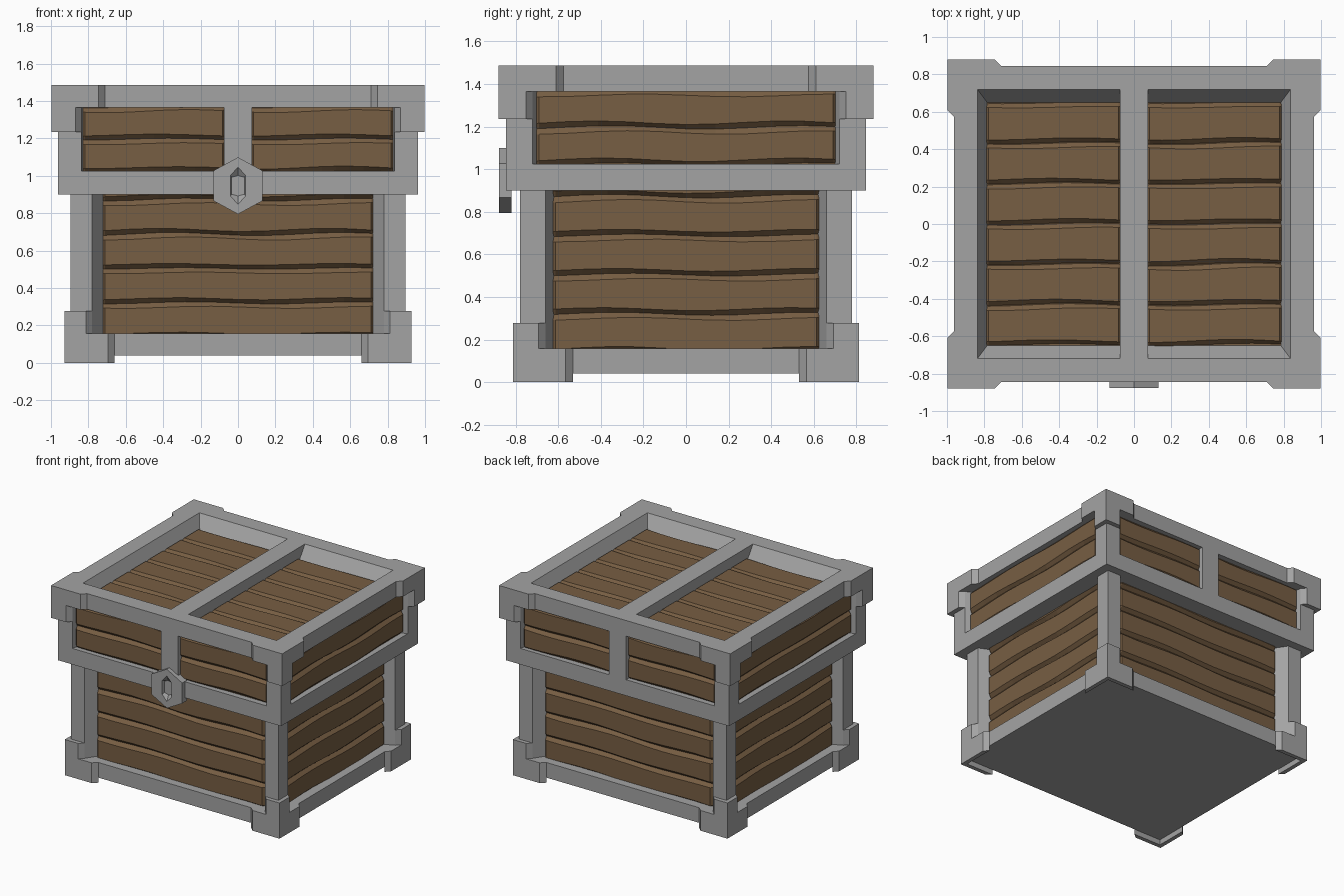
import bpy, bmesh, math, random
from mathutils import Matrix, Vector

random.seed(4)
if "Cube" in bpy.data.objects:
    bpy.data.objects.remove(bpy.data.objects["Cube"], do_unlink=True)


def material(name, colour):
    m = bpy.data.materials.new(name)
    m.use_nodes = True
    m.diffuse_color = (*colour, 1)
    m.node_tree.nodes["Principled BSDF"].inputs["Base Color"].default_value = (*colour, 1)
    return m


METAL = material("grey metal", (0.37, 0.37, 0.37))
WOOD = material("brown wood", (0.185, 0.112, 0.056))

# Each panel direction: across (u), up (v) and outward (w) axes
X, Y, Z = Vector((1, 0, 0)), Vector((0, 1, 0)), Vector((0, 0, 1))
AXES = {"front": (X, Z, -Y), "right": (Y, Z, X), "back": (-X, Z, Y),
        "left": (-Y, Z, -X), "top": (X, Y, Z)}
SIDES = ("front", "right", "back", "left")


def place(face, u, v, w):
    a, b, c = AXES[face]
    return a * u + b * v + c * w


def loft(bm, loops, start=False, end=False):
    """Skin a chain of equal closed loops, with optional end caps."""
    rings = [[bm.verts.new(p) for p in loop] for loop in loops]
    n = len(rings[0])
    for r, s in zip(rings, rings[1:]):
        for i in range(n):
            j = (i + 1) % n
            bm.faces.new((r[i], r[j], s[j], s[i]))
    if start:
        bm.faces.new(rings[0][::-1])
    if end:
        bm.faces.new(rings[-1])


def finish(name, bm, mat, weld=True):
    if weld:
        bmesh.ops.remove_doubles(bm, verts=bm.verts, dist=0.0005)
    bmesh.ops.recalc_face_normals(bm, faces=bm.faces)
    me = bpy.data.meshes.new(name)
    bm.to_mesh(me)
    bm.free()
    me.materials.append(mat)
    ob = bpy.data.objects.new(name, me)
    bpy.context.collection.objects.link(ob)
    return ob


def box(name, lo, hi, mat):
    bm = bmesh.new()
    lo, hi = Vector(lo), Vector(hi)
    size = Matrix.Diagonal((*(hi - lo), 1))
    bmesh.ops.create_cube(bm, size=1, matrix=Matrix.Translation((lo + hi) / 2) @ size)
    return finish(name, bm, mat)


def rect(face, half, v0, v1, w):
    return [place(face, u, v, w) for u, v in
            ((-half, v0), (half, v0), (half, v1), (-half, v1))]


def window(bm, face, w, outer, opening, inner, depth):
    """Flat border around an opening whose walls slope inwards."""
    loft(bm, [rect(face, *outer, w), rect(face, *opening, w),
              rect(face, *inner, w - depth)])


def planks(bm, face, u0, u1, v0, pitch, rows, w, depth):
    """Row of boards with wavy, bevelled long edges."""
    steps = 10
    waves = [(random.uniform(0.004, 0.009), random.uniform(-0.5, 0.5))
             for _ in range(rows + 1)]

    def edge(k, u, shift=0.0):
        amp, phase = waves[k]
        return v0 + k * pitch + amp * math.sin(7 * u + 3.7 + phase + shift)

    tip = 0.012
    stations = [u0] + [u0 + tip + (u1 - u0 - 2 * tip) * i / steps
                       for i in range(steps + 1)] + [u1]
    for k in range(rows):
        loops = []
        for i, u in enumerate(stations):
            low, high = edge(k, u), edge(k + 1, u)
            front = w - depth * 0.6 if i in (0, len(stations) - 1) else w
            loops.append([place(face, u, low, w - depth),
                          place(face, u, edge(k, u, 0.5) + 0.022, front),
                          place(face, u, edge(k + 1, u, -0.6) - 0.024, front),
                          place(face, u, high, w - depth)])
        loft(bm, loops, True, True)


def brackets(name, sizes, z_edge, z_arm, z_tip, rise):
    """L-shaped corner plates, mitred where two sides meet."""
    bm = bmesh.new()
    for face in SIDES:
        half, arm, leg, w = sizes[face in ("right", "left")]
        for s in (-1, 1):
            loops = []
            for up, bevel in ((0, 0), (rise, 0.035)):
                a, l, c = arm + bevel, leg + bevel * 0.9, half + up
                pts = [(a, z_arm), (a, z_edge), (c, z_edge),
                       (c, z_tip), (l, z_tip), (l, z_arm)]
                loops.append([place(face, s * u, v, w + up) for u, v in pts])
            loft(bm, loops, True, True)
    finish(name, bm, METAL, weld=False)


# Body frame, base and wooden core
BX, BY, LX, LY, TOP = 0.895, 0.78, 0.963, 0.845, 1.487
bm = bmesh.new()
for face in SIDES:
    half, w, o, i = (BX, BY, 0.78, 0.72) if face in ("front", "back") else (BY, BX, 0.66, 0.62)
    window(bm, face, w, (half, 0.04, 0.97), (o, 0.158, 0.95), (i, 0.158, 0.95), 0.09)
finish("body_frame", bm, METAL)
box("base_plate", (-BX + 0.001, -BY + 0.001, 0.04), (BX - 0.001, BY - 0.001, 0.06), METAL)
box("body_core", (-0.805, -0.69, 0.06), (0.805, 0.69, 0.95), WOOD)

# Lid frame, underside and wooden core
bm = bmesh.new()
for face in SIDES:
    half, w, o, i = (LX, LY, 0.838, 0.828) if face in ("front", "back") else (LY, LX, 0.72, 0.70)
    window(bm, face, w, (half, 0.9, TOP), (o, 1.025, 1.365), (i, 1.025, 1.365), 0.045)
window(bm, "top", TOP, (LX, -LY, LY), (0.836, -0.718, 0.718), (0.785, -0.65, 0.65), 0.1)
finish("lid_frame", bm, METAL)
box("lid_underside", (-LX + 0.001, -LY + 0.001, 0.9), (LX - 0.001, LY - 0.001, 0.92), METAL)
box("lid_core", (-0.918, -0.80, 0.93), (0.918, 0.80, 1.387), WOOD)

# Wooden planks on the body and lid
for face in SIDES:
    wide = face in ("front", "back")
    bm = bmesh.new()
    end, w = (0.722, BY) if wide else (0.625, BX)
    planks(bm, face, -end, end, 0.137, 0.184, 5, w - 0.065, 0.025)
    finish("body_planks_" + face, bm, WOOD, weld=False)
    bm = bmesh.new()
    spans = ((-0.83, -0.07), (0.07, 0.83)) if wide else ((-0.702, 0.702),)
    for u0, u1 in spans:
        planks(bm, face, u0, u1, 1.022, 0.174, 2, (LY if wide else LX) - 0.022, 0.023)
    finish("lid_planks_" + face, bm, WOOD, weld=False)
bm = bmesh.new()
for u0, u1 in ((-0.79, -0.07), (0.07, 0.79)):
    planks(bm, "top", u0, u1, -0.647, 0.216, 6, TOP - 0.078, 0.024)
finish("lid_planks_top", bm, WOOD, weld=False)

# Centre strap over the lid
box("strap_top", (-0.075, -0.719, 1.38), (0.075, 0.719, TOP), METAL)
for name, s in (("strap_front", -1), ("strap_back", 1)):
    ys = sorted((s * 0.79, s * LY))
    box(name, (-0.075, ys[0], 1.024), (0.075, ys[1], 1.366), METAL)

# Corner brackets on the lid and feet
brackets("lid_corners", ((LX, 0.71, 0.838, LY), (LY, 0.575, 0.72, LX)),
         TOP, 1.365, 1.235, 0.035)
brackets("feet", ((BX, 0.66, 0.78, BY), (BY, 0.53, 0.66, BX)),
         0.0, 0.158, 0.278, 0.032)


# Six-sided lock plate with a sunken keyhole
def hexagon(width, tall, shoulder, w):
    pts = ((0, tall), (width, shoulder), (width, -shoulder),
           (0, -tall), (-width, -shoulder), (-width, shoulder))
    return [place("front", u, 0.947 + v, w) for u, v in pts]


bm = bmesh.new()
loft(bm, [hexagon(0.132, 0.152, 0.08, 0.818), hexagon(0.132, 0.152, 0.08, 0.877),
          hexagon(0.04, 0.1, 0.055, 0.877), hexagon(0.034, 0.055, 0.045, 0.857)], True, True)
finish("lock_plate", bm, METAL)
